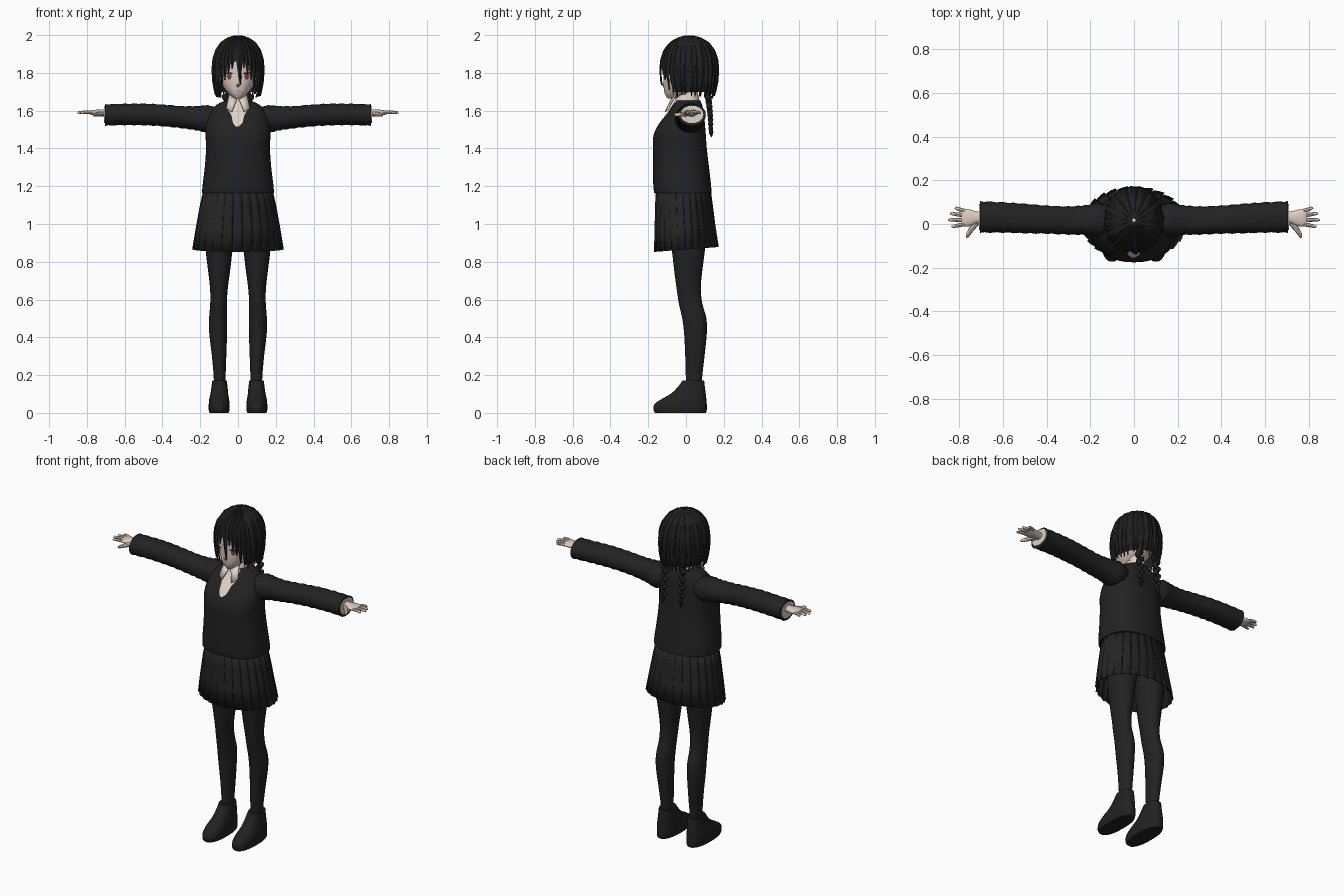
import bpy, bmesh, math, random
from mathutils import Vector, Matrix

random.seed(4)
cube = bpy.data.objects.get("Cube")
if cube:
    bpy.data.objects.remove(cube, do_unlink=True)


def material(name, r, g, b):
    m = bpy.data.materials.new(name)
    m.use_nodes = True
    m.diffuse_color = (r, g, b, 1)
    node = next(n for n in m.node_tree.nodes if n.type == 'BSDF_PRINCIPLED')
    node.inputs["Base Color"].default_value = (r, g, b, 1)
    return m


KNIT = material("charcoal knit", .016, .016, .016)
PLEAT = material("charcoal skirt", .018, .018, .018)
HAIR = material("black hair", .014, .014, .015)
TIGHTS = material("black tights", .016, .016, .016)
LEATHER = material("black leather", .015, .015, .015)
SKIN = material("pale skin", .72, .6, .53)
SHIRT = material("cream shirt", .74, .66, .57)
IRIS = material("red brown iris", .2, .06, .05)
WHITE = material("eye white", .75, .7, .7)
LIPS = material("lips", .5, .28, .25)
parts = []


def finish(name, bm, mat, mirror=False, thick=0):
    bmesh.ops.recalc_face_normals(bm, faces=bm.faces)
    me = bpy.data.meshes.new(name)
    bm.to_mesh(me)
    bm.free()
    me.materials.append(mat)
    ob = bpy.data.objects.new(name, me)
    bpy.context.collection.objects.link(ob)
    if thick:
        ob.modifiers.new("thickness", 'SOLIDIFY').thickness = thick
    if mirror:
        ob.modifiers.new("mirror", 'MIRROR').use_mirror_merge = False
    parts.append(ob)
    return ob


def interp(table, t):
    for a, b in zip(table, table[1:]):
        if t <= b[0]:
            f = max(0, (t - a[0]) / (b[0] - a[0]))
            return [p + (q - p) * f for p, q in zip(a, b)]
    return list(table[-1])


def resample(table, k=3):
    # smooth spline through the section table
    out = []
    for i in range(len(table) - 1):
        quad = [table[max(i - 1, 0)], table[i], table[i + 1], table[min(i + 2, len(table) - 1)]]
        for j in range(k):
            t = j / k
            out.append([.5 * (2 * b + (c - a) * t + (2*a - 5*b + 4*c - d) * t*t + (3*b - a - 3*c + d) * t**3)
                        for a, b, c, d in zip(*quad)])
    return out + [list(table[-1])]


def oval(w, d, n, seg):
    for i in range(seg):
        c, s = math.cos(math.tau * i / seg), math.sin(math.tau * i / seg)
        yield (math.copysign(w * abs(c) ** (2 / n), c), math.copysign(d * abs(s) ** (2 / n), s))


def skin_rings(bm, rings, caps=True, closed=True):
    vs = [[bm.verts.new(p) for p in r] for r in rings]
    n = len(vs[0])
    for a, b in zip(vs, vs[1:]):
        for i in range(n if closed else n - 1):
            bm.faces.new((a[i], a[(i + 1) % n], b[(i + 1) % n], b[i]))
    if caps:
        bm.faces.new(vs[0])
        bm.faces.new(vs[-1])


def z_loft(name, table, mat, n=2, seg=28, mirror=False, caps=True):
    # table rows: height, centre x, half width, front y, back y
    bm = bmesh.new()
    skin_rings(bm, [[(cx + u, (f + b) / 2 + v, z) for u, v in oval(w, (b - f) / 2, n, seg)]
                    for z, cx, w, f, b in table], caps)
    return finish(name, bm, mat, mirror)


def x_loft(name, table, mat, seg=20, wrinkle=0):
    # table rows: x, centre y, centre z, half depth, half height
    bm = bmesh.new()
    rings = []
    for i, (x, y, z, d, h) in enumerate(table):
        g = wrinkle * (i % 2)
        rings.append([(x + g * math.sin(3 * u / d), y + u, z + v) for u, v in oval(d - g, h - g, 2.1, seg)])
    skin_rings(bm, rings)
    return finish(name, bm, mat, True)


def tube(name, pts, radii, mat):
    bm = bmesh.new()
    pts = [Vector(p) for p in pts]
    rot = (pts[-1] - pts[0]).to_track_quat('Z', 'Y').to_matrix()
    skin_rings(bm, [[p + rot @ Vector((u, v, 0)) for u, v in oval(r, r, 2, 8)] for p, r in zip(pts, radii)])
    return finish(name, bm, mat, True)


def patch(name, table, n, rows, mat, lift=.004, mirror=False):
    # thin panel laid on the front of a lofted body; rows: height, left x, right x
    bm, grid = bmesh.new(), []
    for j in range(17):
        z, l, r = interp(rows, rows[0][0] + (rows[-1][0] - rows[0][0]) * j / 16)
        _, cx, w, f, b = interp(table, z)
        row = []
        for i in range(9):
            x = l + (r - l) * i / 8
            bulge = max(0, 1 - abs(x / w) ** n) ** (1 / n)
            row.append((x, (f + b) / 2 - (b - f) / 2 * bulge - lift, z))
        grid.append(row)
    skin_rings(bm, grid, False, False)
    return finish(name, bm, mat, mirror)


# Sweater, shirt front and collar
TORSO = resample([(1.165, 0, .19, -.168, .135), (1.2, 0, .188, -.173, .133), (1.3, 0, .176, -.175, .122),
                  (1.4, 0, .169, -.175, .11), (1.47, 0, .172, -.172, .105), (1.53, 0, .17, -.143, .1),
                  (1.59, 0, .15, -.095, .095), (1.63, 0, .115, -.068, .085), (1.655, 0, .065, -.055, .075)])
z_loft("sweater", TORSO, KNIT, 2.4, 40)
patch("shirt_front", TORSO, 2.4, [(1.515, -.012, .002), (1.535, -.027, .024), (1.58, -.036, .034),
                                  (1.6, -.052, .05), (1.653, -.05, .05)], SHIRT)
z_loft("collar_band", [(1.62, 0, .062, -.06, .075), (1.66, 0, .055, -.056, .07), (1.685, 0, .05, -.045, .066)],
       SHIRT, caps=False)
bm = bmesh.new()
bm.faces.new([bm.verts.new(p) for p in [(.004, -.074, 1.66), (.045, -.05, 1.687), (.062, -.088, 1.61),
                                        (.032, -.108, 1.592)]])
finish("collar_flaps", bm, SHIRT, True, .006)

# Sleeves, cuffs and hands
SLEEVE = resample([(.1, .02, 1.56, .06, .055), (.16, .02, 1.556, .078, .074), (.22, .018, 1.56, .07, .066),
                   (.3, .016, 1.566, .066, .06), (.4, .02, 1.575, .066, .059), (.5, .025, 1.58, .069, .059),
                   (.6, .03, 1.58, .071, .058), (.705, .032, 1.577, .073, .058)], 4)
x_loft("sleeves", SLEEVE, KNIT, 24, .0035)
x_loft("shirt_cuffs", [(.68, .032, 1.58, .06, .046), (.709, .032, 1.58, .06, .046)], SHIRT)
x_loft("palms", resample([(.69, .03, 1.588, .026, .021), (.72, .03, 1.588, .028, .018), (.75, .028, 1.589, .038, .016),
                          (.78, .029, 1.59, .041, .011), (.79, .03, 1.59, .037, .007)]), SKIN)
for label, y0, y1, tip in [("little", .06, .073, .82), ("ring", .04, .048, .842),
                           ("middle", .019, .019, .85), ("index", -.001, -.012, .835)]:
    mid = ((.775 + tip) / 2, (y0 + y1) / 2, 1.592)
    tube(label + "_fingers", [(.775, y0, 1.59), mid, (tip - .006, y1, 1.59), (tip, y1, 1.589)],
         [.0095, .009, .007, .003], SKIN)
tube("thumbs", [(.72, .005, 1.585), (.745, -.025, 1.58), (.762, -.053, 1.578), (.766, -.062, 1.578)],
     [.014, .012, .009, .004], SKIN)

# Pleated skirt: each pleat is a broad panel with a sharp step back
bm, rings, PLEATS = bmesh.new(), [], 26
for z, w, f, b, step in [(1.19, .178, -.158, .128, .002), (1.1, .199, -.162, .14, .007),
                         (.98, .221, -.165, .155, .012), (.865, .24, -.168, .172, .017)]:
    ring = []
    for i in range(PLEATS):
        for part, inset in ((0, 0), (.45, .25), (.86, .5), (.93, 1)):
            a = math.tau * (i + part) / PLEATS
            y = (f + b) / 2 + ((b - f) / 2 - step * inset) * math.sin(a)
            ring.append(((w - step * inset) * math.cos(a), y, z + .07 * y * (1.19 - z) / .3))
    rings.append(ring)
skin_rings(bm, rings, False)
finish("pleated_skirt", bm, PLEAT, thick=-.003)

# Legs and shoes
z_loft("legs", resample([(.09, .097, .03, -.002, .085), (.18, .097, .031, -.001, .085), (.3, .1, .038, -.004, .098),
                         (.42, .105, .047, -.01, .11), (.5, .105, .048, -.02, .108), (.58, .103, .044, -.038, .086),
                         (.66, .101, .047, -.05, .078), (.75, .1, .058, -.062, .086), (.86, .1, .071, -.075, .1),
                         (1.02, .093, .088, -.1, .115), (1.12, .085, .09, -.1, .11)]), TIGHTS, 2, 24, True)
z_loft("shoes", resample([(0, .1, .05, -.163, .106), (.015, .1, .055, -.172, .11), (.045, .1, .055, -.168, .11),
                          (.07, .1, .053, -.135, .108), (.1, .099, .047, -.082, .105), (.135, .098, .043, -.045, .1),
                          (.172, .098, .038, -.018, .096)], 2), LEATHER, 2.4, 28, True)

# Head, neck and face
HEAD = resample([(1.665, 0, .018, -.098, -.04), (1.69, 0, .05, -.112, .02), (1.73, 0, .08, -.119, .08),
                 (1.78, 0, .098, -.12, .115), (1.85, 0, .104, -.12, .13), (1.92, 0, .09, -.09, .115),
                 (1.96, 0, .05, -.04, .07)])
z_loft("head", HEAD, SKIN, 2.1, 32)
z_loft("neck", [(1.6, 0, .046, -.04, .065), (1.66, 0, .042, -.033, .06), (1.74, 0, .044, -.04, .07)], SKIN)
bm = bmesh.new()
bmesh.ops.create_cone(bm, segments=8, radius1=.011, radius2=.001, depth=.02, cap_ends=True,
                      matrix=Matrix.Translation((0, -.123, 1.737)) @ Matrix.Rotation(math.radians(70), 4, 'X'))
finish("nose", bm, SKIN)
patch("eye_whites", HEAD, 2.1, [(1.765, .032, .058), (1.78, .026, .066), (1.795, .028, .066)], WHITE, .002, True)
patch("irises", HEAD, 2.1, [(1.764, .04, .052), (1.778, .034, .058), (1.797, .036, .056)], IRIS, .004, True)
patch("lashes", HEAD, 2.1, [(1.793, .026, .072), (1.802, .032, .066)], HAIR, .006, True)
patch("mouth", HEAD, 2.1, [(1.702, -.012, .012), (1.706, -.015, .015)], LIPS, .002)

# Hair: an under-cap plus tapered locks falling from the crown
DOME = [(1.65, .8), (1.70, .9), (1.76, .98), (1.82, 1), (1.87, .975), (1.92, .86), (1.96, .66),
        (1.985, .4), (1.996, .16), (2, 0)]


def hair_point(angle, z, lift):
    r = interp(DOME, z)[1]
    return Vector(((.132 * r + lift) * math.sin(angle), .017 - (.15 * r + lift) * math.cos(angle), z))


bm = bmesh.new()
skin_rings(bm, [[hair_point(math.tau * i / 40, z, -.004 if z < 1.99 else 0) for i in range(40)]
                for z in (1.7, 1.74, 1.78, 1.82, 1.86, 1.9, 1.93, 1.96, 1.985, 1.996)], False)
opening = [f for f in bm.faces if f.calc_center_median().z < 1.86 and f.calc_center_median().y < -.06]
bmesh.ops.delete(bm, geom=opening, context='FACES')
finish("hair_cap", bm, HAIR)


def lock(bm, angle, half, end, lift, drift=0):
    rings = []
    for j in range(15):
        t = j / 14
        z = 1.998 - (1.998 - end) * t ** 1.7
        h = half * min(1, (1.02 - t) / .38) ** .75
        a = angle + drift * t * t
        rings.append([hair_point(a - h, z, lift - .003), hair_point(a, z, lift + .004),
                      hair_point(a + h, z, lift - .003), hair_point(a, z, lift - .006)])
    skin_rings(bm, rings)


bm = bmesh.new()
lock(bm, 0, .13, 1.735, .004, .1)
for side in (-1, 1):
    for angle, end in ((.2, 1.825), (.36, 1.8), (.52, 1.77), (.68, 1.705), (.86, 1.685)):
        lock(bm, side * angle, .125, end + random.uniform(-.008, .008), .001 + .003 * random.random(), side * .04)
finish("fringe", bm, HAIR)
bm = bmesh.new()
for i in range(22):
    lock(bm, 1.05 + (math.tau - 2.1) * i / 21, .15, random.uniform(1.66, 1.69), .001 + .004 * (i % 2),
         random.uniform(-.05, .05))
finish("back_hair", bm, HAIR)

# Twin braids: overlapping tilted beads ending in a tuft
bm = bmesh.new()
for i in range(9):
    lean = 1 if i % 2 else -1
    pos = Vector((.06 + .008 * lean, .115 + .016 * math.sin(i / 8 * math.pi / 2), 1.69 - .023 * i))
    size = .019 - .0007 * i
    bmesh.ops.create_uvsphere(bm, u_segments=10, v_segments=6, radius=1, matrix=Matrix.Translation(pos) @
                              Matrix.Rotation(.6 * lean, 4, 'Y') @ Matrix.Diagonal((size * .85, size, size * 1.3, 1)))
finish("braids", bm, HAIR, True)
tube("braid_tufts", [(.06, .132, 1.505), (.06, .133, 1.485), (.061, .135, 1.46)], [.008, .013, .002], HAIR)

# Smooth shading with crisp pleats and hems
bpy.ops.object.select_all(action='DESELECT')
for ob in parts:
    ob.select_set(True)
bpy.context.view_layer.objects.active = parts[0]
bpy.ops.object.shade_smooth_by_angle(angle=math.radians(40))
